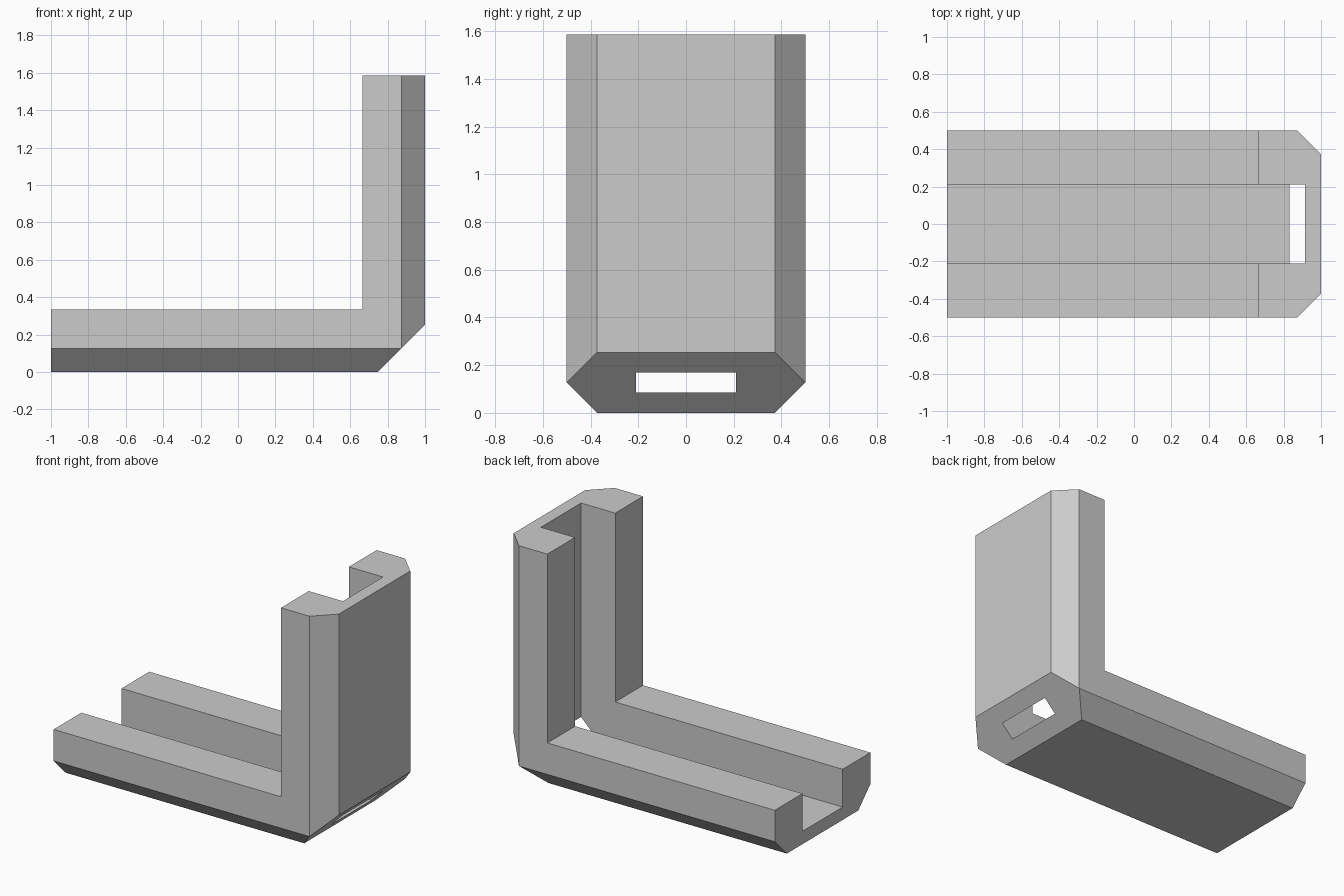
import bpy, bmesh
from mathutils import Vector

cube = bpy.data.objects.get("Cube")
if cube:
    bpy.data.objects.remove(cube, do_unlink=True)

HALF, TOP, THICK, BEVEL = 0.5, 1.585, 0.335, 0.127
FLOOR, GROOVE = 0.085, 0.21

grey = bpy.data.materials.new("plain grey")
grey.use_nodes = True
colour = (0.6, 0.6, 0.6, 1)
grey.diffuse_color = colour
grey.node_tree.nodes["Principled BSDF"].inputs["Base Color"].default_value = colour


def extrude_profile(name, profile, half):
    """Extrude an x-z outline along y, symmetric about the centre."""
    bm = bmesh.new()
    face = bm.faces.new([bm.verts.new((x, -half, z)) for x, z in profile])
    ext = bmesh.ops.extrude_face_region(bm, geom=[face])
    verts = [g for g in ext["geom"] if isinstance(g, bmesh.types.BMVert)]
    bmesh.ops.translate(bm, verts=verts, vec=(0, 2 * half, 0))
    bmesh.ops.recalc_face_normals(bm, faces=bm.faces)
    mesh = bpy.data.meshes.new(name)
    obj = bpy.data.objects.new(name, mesh)
    bpy.context.collection.objects.link(obj)
    mesh.materials.append(grey)
    return obj, bm


def chamfer(bm, point, normal):
    """Slice off everything beyond a plane and cap the cut."""
    cut = bmesh.ops.bisect_plane(bm, geom=bm.verts[:] + bm.edges[:] + bm.faces[:],
                                 plane_co=point, plane_no=Vector(normal).normalized(),
                                 clear_outer=True)
    edges = [g for g in cut["geom_cut"] if isinstance(g, bmesh.types.BMEdge)]
    bmesh.ops.contextual_create(bm, geom=edges)


# L-shaped body with a sloping outer corner
corner = 2 * BEVEL
body, bm = extrude_profile("angled_channel", [
    (-1, 0), (1 - corner, 0), (1, corner), (1, TOP),
    (1 - THICK, TOP), (1 - THICK, THICK), (-1, THICK)], HALF)

# Chamfers along the underside and the upright's outer edges
for side in (-1, 1):
    chamfer(bm, (0, side * HALF, BEVEL), (0, side, -1))
    chamfer(bm, (1 - BEVEL, side * HALF, 0), (1, side, 0))
bmesh.ops.recalc_face_normals(bm, faces=bm.faces)
bm.to_mesh(body.data)
bm.free()

# Groove along the inside, breaking through the sloping corner as a slot
cutter, bm = extrude_profile("groove_cutter", [
    (-1.2, FLOOR), (1 - FLOOR, FLOOR), (1 - FLOOR, 2), (-1.2, 2)], GROOVE)
bm.to_mesh(cutter.data)
bm.free()
cutter.hide_render = True

mod = body.modifiers.new("groove", 'BOOLEAN')
mod.operation, mod.solver, mod.object = 'DIFFERENCE', 'EXACT', cutter
bpy.context.view_layer.objects.active = body
bpy.ops.object.modifier_apply(modifier=mod.name)
bpy.data.objects.remove(cutter, do_unlink=True)
